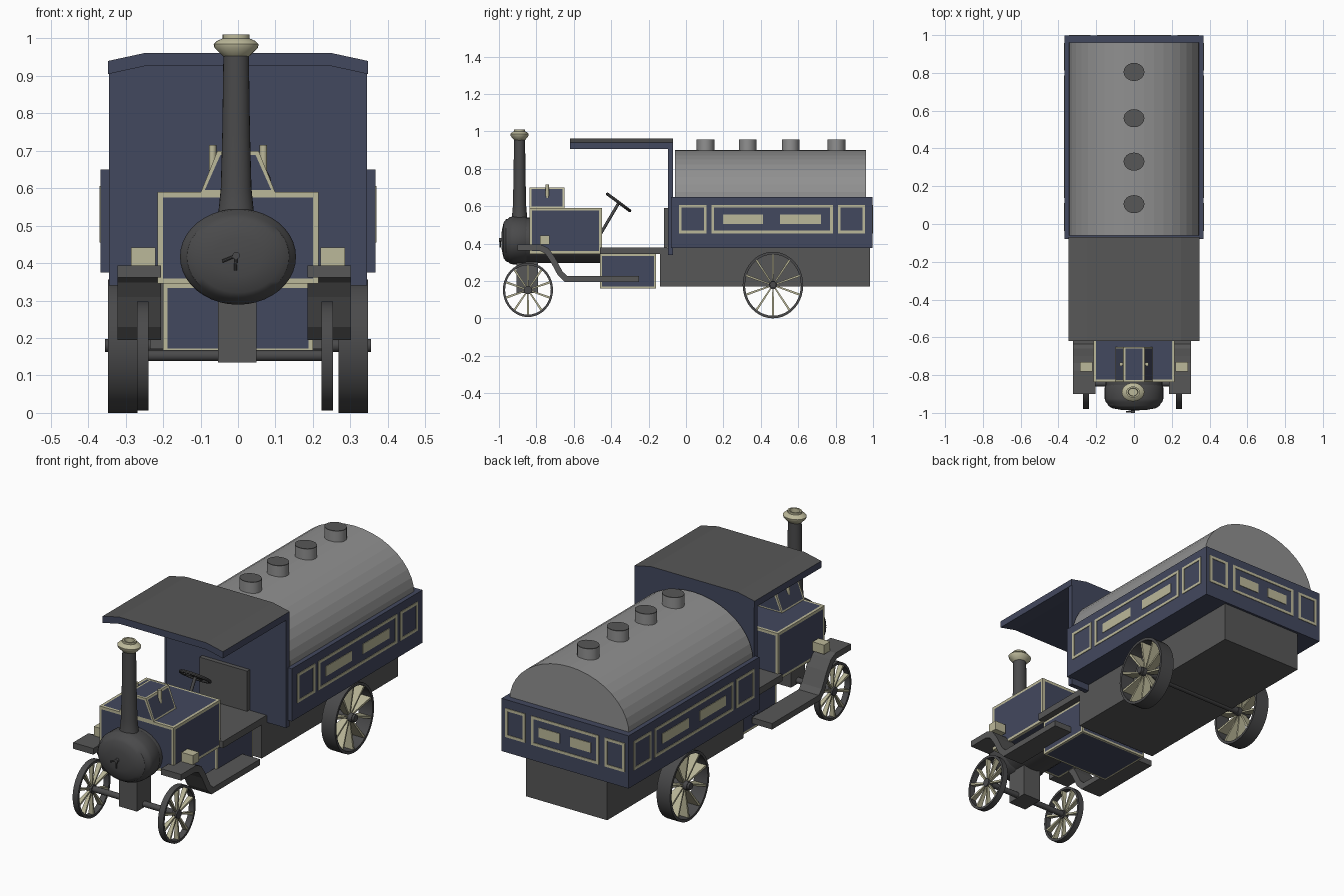
import bpy, bmesh, math
from mathutils import Vector

if "Cube" in bpy.data.objects:
    bpy.data.objects.remove(bpy.data.objects["Cube"])


def material(name, col):
    m = bpy.data.materials.new(name)
    m.diffuse_color = (*col, 1)
    m.use_nodes = True
    m.node_tree.nodes["Principled BSDF"].inputs["Base Color"].default_value = m.diffuse_color
    return m


NAVY = material("navy_paint", (0.055, 0.065, 0.112))
CREAM = material("cream_trim", (0.50, 0.48, 0.32))
GREY = material("dark_grey", (0.095, 0.095, 0.095))
IRON = material("iron_black", (0.068, 0.068, 0.07))
STEEL = material("light_grey", (0.28, 0.28, 0.28))


def finish(name, bm, *mats, smooth=False):
    bmesh.ops.remove_doubles(bm, verts=bm.verts, dist=1e-5)
    bmesh.ops.recalc_face_normals(bm, faces=bm.faces)
    me = bpy.data.meshes.new(name)
    bm.to_mesh(me)
    bm.free()
    for m in mats:
        me.materials.append(m)
    if smooth:
        for p in me.polygons:
            p.use_smooth = True
        me.set_sharp_from_angle(angle=math.radians(35))
    ob = bpy.data.objects.new(name, me)
    bpy.context.scene.collection.objects.link(ob)
    return ob


def prism_bm(pts, axis, lo, hi):
    """Extrude a 2D outline along x or y, from lo to hi."""
    bm = bmesh.new()
    put = (lambda a, b, h: (h, a, b)) if axis == "x" else (lambda a, b, h: (a, h, b))
    rings = [[bm.verts.new(put(a, b, h)) for a, b in pts] for h in (lo, hi)]
    n = len(pts)
    bm.faces.new(rings[0])
    bm.faces.new(rings[1])
    for i in range(n):
        j = (i + 1) % n
        bm.faces.new((rings[0][i], rings[0][j], rings[1][j], rings[1][i]))
    bmesh.ops.recalc_face_normals(bm, faces=bm.faces)
    bm.normal_update()
    return bm


def box(name, x, y, z, mat):
    pts = [(x[0], z[0]), (x[1], z[0]), (x[1], z[1]), (x[0], z[1])]
    return finish(name, prism_bm(pts, "y", *y), mat)


def trimmed(name, pts, y, width):
    """Navy block whose faces each carry a cream border."""
    bm = prism_bm(pts, "y", *y)
    ring = bmesh.ops.inset_individual(bm, faces=bm.faces[:], thickness=width)["faces"]
    for f in ring:
        f.material_index = 1
    return finish(name, bm, NAVY, CREAM)


def lathe(name, prof, axis, c, mat, sa=1, sb=1, seg=32, closed=False, smooth=True):
    """Revolve (radius, height) points; sa and sb stretch the two cross axes."""
    bm = bmesh.new()
    c = Vector(c)
    rings = []
    for r, h in prof:
        ring = []
        for i in range(seg):
            t = math.tau * i / seg
            a, b = r * sa * math.cos(t), r * sb * math.sin(t)
            p = {"x": (h, a, b), "y": (a, h, b), "z": (a, b, h)}[axis]
            ring.append(bm.verts.new(c + Vector(p)))
        rings.append(ring)
    pairs = list(zip(rings, rings[1:] + rings[:1])) if closed else list(zip(rings, rings[1:]))
    for u, v in pairs:
        for i in range(seg):
            j = (i + 1) % seg
            bm.faces.new((u[i], u[j], v[j], v[i]))
    if not closed:
        for r, ring in ((prof[0][0], rings[0]), (prof[-1][0], rings[-1])):
            if r > 0:
                bm.faces.new(ring)
    return finish(name, bm, mat, smooth=smooth)


def rod(name, p0, p1, r, mat, seg=12):
    d = Vector(p1) - Vector(p0)
    ob = lathe(name, [(r, 0), (r, d.length)], "z", (0, 0, 0), mat, seg=seg)
    ob.rotation_mode = "QUATERNION"
    ob.rotation_quaternion = d.to_track_quat("Z", "Y")
    ob.location = p0
    return ob


def wheel(name, x, y, z, ry, rz, w, rim, count=10):
    k, h = ry / rz, w / 2
    lathe(name + "_tyre", [(rz, -h), (rz, h), (rz - rim, h), (rz - rim, -h)], "x",
          (x, y, z), IRON, sa=k, seg=40, closed=True)
    lathe(name + "_hub", [(0.022, -h * 0.9), (0.022, h * 0.9)], "x", (x, y, z), IRON, seg=16)
    bm = bmesh.new()
    for i in range(count):
        t = math.tau * (i + 0.5) / count
        ends = []
        for r, ax, tg in ((0.018, h * 0.35, 0.004), (rz - rim * 0.8, h * 0.9, 0.006)):
            ends.append([bm.verts.new((x + sx * ax,
                                       y + k * (r * math.cos(t) - st * tg * math.sin(t)),
                                       z + r * math.sin(t) + st * tg * math.cos(t)))
                         for sx, st in ((-1, -1), (1, -1), (1, 1), (-1, 1))])
        for e in ends:
            bm.faces.new(e)
        for a in range(4):
            b = (a + 1) % 4
            bm.faces.new((ends[0][a], ends[0][b], ends[1][b], ends[1][a]))
    finish(name + "_spokes", bm, CREAM)


# Chassis, cab floor and seat back
box("chassis", (-0.235, 0.235), (-0.14, 0.985), (0.17, 0.376), GREY)
box("cab_floor", (-0.235, 0.235), (-0.46, -0.10), (0.345, 0.38), GREY)
box("seat_back", (-0.14, 0.135), (-0.118, -0.095), (0.38, 0.59), GREY)
trimmed("cab_base", [(-0.2, 0.16), (0.2, 0.16), (0.2, 0.345), (-0.2, 0.345)], (-0.46, -0.16), 0.016)

# Cab rear wall and canopy, with a dark grey roof skin
wall = [(-0.345, 0.34), (0.345, 0.34), (0.345, 0.92), (0.25, 0.945), (-0.25, 0.945), (-0.345, 0.92)]
finish("cab_wall", prism_bm(wall, "y", -0.095, -0.07), NAVY)
roof = [(-0.347, 0.905), (-0.25, 0.926), (0.25, 0.926), (0.347, 0.905),
        (0.347, 0.94), (0.25, 0.961), (-0.25, 0.961), (-0.347, 0.94)]
bm = prism_bm(roof, "y", -0.62, -0.07)
for f in bm.faces:
    f.material_index = int(f.normal.z > 0.5)
finish("canopy", bm, NAVY, GREY)

# Load tub and its painted panels
box("tub", (-0.367, 0.367), (-0.08, 0.997), (0.375, 0.65), NAVY)


def plate(bm, face, a, b):
    """Thin painted plate on a tub face: a runs along the face, b is height."""
    kind, p = face
    q = (p - 0.003, p + 0.003)
    lims = (q, a, b) if kind == "x" else (a, q, b)
    m = bmesh.ops.create_cube(bm, size=1)["verts"]
    for v in m:
        v.co = Vector([l[0] + (co + 0.5) * (l[1] - l[0]) for l, co in zip(lims, v.co)])


def panels(name, face, frames, bars):
    bm, w, z0, z1 = bmesh.new(), 0.014, 0.455, 0.606
    for a0, a1 in frames:
        plate(bm, face, (a0, a1), (z0, z0 + w))
        plate(bm, face, (a0, a1), (z1 - w, z1))
        plate(bm, face, (a0, a0 + w), (z0 + w, z1 - w))
        plate(bm, face, (a1 - w, a1), (z0 + w, z1 - w))
    for a in bars:
        plate(bm, face, a, (0.505, 0.556))
    finish(name, bm, CREAM)


for side, s in (("right", 1), ("left", -1)):
    panels(side + "_panels", ("x", s * 0.367), [(-0.037, 0.11), (0.137, 0.785), (0.813, 0.957)],
           [(0.197, 0.412), (0.503, 0.722)])
panels("rear_panels", ("y", 0.997), [(-0.345, -0.23), (-0.195, 0.195), (0.23, 0.345)],
       [(-0.15, -0.03), (0.03, 0.15)])

# Tank with four hatches
arc = [(0.345 * math.cos(math.pi * i / 20), 0.635 + 0.265 * math.sin(math.pi * i / 20)) for i in range(21)]
finish("tank", prism_bm(arc, "y", -0.06, 0.962), STEEL)
for i, y in enumerate((0.105, 0.33, 0.56, 0.805)):
    lathe(f"hatch_{i + 1}", [(0.055, 0.87), (0.055, 0.953)], "z", (0, y, 0), STEEL, sb=0.87, seg=24)
    lathe(f"hatch_lid_{i + 1}", [(0.055, 0.953), (0.055, 0.957)], "z", (0, y, 0), GREY, sb=0.87, seg=24)

# Engine casing, boiler underside and top hopper
trimmed("engine_casing", [(-0.215, 0.345), (0.215, 0.345), (0.215, 0.59), (-0.215, 0.59)], (-0.837, -0.45), 0.02)
lathe("boiler", [(1, -0.86), (1, -0.455)], "y", (0, 0, 0.417), IRON, 0.15, 0.122)
trimmed("hopper", [(-0.1, 0.588), (0.1, 0.588), (0.055, 0.7), (-0.055, 0.7)], (-0.837, -0.65), 0.014)

# Smokebox, door handle and chimney
smoke = [(0, -0.987), (0.4, -0.985), (0.75, -0.975), (0.88, -0.962), (0.91, -0.95),
         (0.97, -0.942), (1, -0.925), (1, -0.865), (0.93, -0.845), (0, -0.84)]
lathe("smokebox", smoke, "y", (0, 0, 0.417), IRON, 0.155, 0.128, seg=40)
rod("door_pin", (-0.005, -0.98, 0.42), (-0.005, -1.0, 0.42), 0.01, IRON)
rod("door_handle_long", (-0.005, -0.995, 0.42), (-0.042, -0.993, 0.405), 0.004, IRON, 8)
rod("door_handle_short", (-0.005, -0.995, 0.42), (-0.007, -0.993, 0.38), 0.004, IRON, 8)
lathe("chimney", [(0.06, 0.5), (0.047, 0.54), (0.041, 0.6), (0.037, 0.75), (0.034, 0.96)], "z",
      (-0.005, -0.89, 0), IRON, sb=0.87, seg=24)
cap = [(0.034, 0.952), (0.04, 0.957), (0.058, 0.975), (0.06, 0.985), (0.052, 0.993),
       (0.036, 1.0), (0.036, 1.01), (0.026, 1.01), (0.024, 0.985), (0, 0.985)]
lathe("chimney_cap", cap, "z", (-0.005, -0.89, 0), CREAM, sb=0.82, seg=24)

# Steering column and wheel
rod("steering_column", (0.005, -0.455, 0.455), (0.005, -0.355, 0.625), 0.008, IRON)
bpy.ops.mesh.primitive_torus_add(major_radius=0.075, minor_radius=0.008, major_segments=28,
                                 minor_segments=8, location=(0.005, -0.36, 0.62), rotation=(-0.64, 0, 0))
rim = bpy.context.object
rim.name = "steering_wheel"
rim.data.materials.append(IRON)
bpy.ops.object.shade_smooth_by_angle()
rod("steering_spoke_cross", (-0.07, -0.36, 0.62), (0.08, -0.36, 0.62), 0.005, IRON, 8)
rod("steering_spoke_long", (0.005, -0.418, 0.663), (0.005, -0.302, 0.577), 0.005, IRON, 8)

# Mudguards running down into steps, lamps and hopper posts
guard = [(-0.9, 0.394), (-0.775, 0.394), (-0.735, 0.375), (-0.70, 0.325), (-0.66, 0.25), (-0.635, 0.226),
         (-0.25, 0.226), (-0.25, 0.195), (-0.65, 0.195), (-0.685, 0.23), (-0.728, 0.31), (-0.755, 0.348),
         (-0.785, 0.362), (-0.9, 0.362)]
for side, s in (("right", 1), ("left", -1)):
    x = sorted((s * 0.195 - 0.01, s * 0.312 - 0.01))
    finish(side + "_mudguard_step", prism_bm(guard, "x", *x), GREY)
    x = sorted((s * 0.22, s * 0.286))
    box(side + "_lamp", x, (-0.78, -0.73), (0.394, 0.442), CREAM)
    rod(side + "_hopper_post", (s * 0.068, -0.742, 0.64), (s * 0.068, -0.742, 0.716), 0.01, CREAM)
    wheel(side + "_front_wheel", s * 0.246 - 0.008, -0.845, 0.152, 0.134, 0.145, 0.031, 0.013)
    wheel(side + "_rear_wheel", s * 0.308, 0.465, 0.178, 0.162, 0.178, 0.078, 0.014)

# Axles and front pedestal
rod("front_axle", (-0.262, -0.845, 0.153), (0.246, -0.845, 0.153), 0.015, IRON)
rod("rear_axle", (-0.355, 0.465, 0.18), (0.355, 0.465, 0.18), 0.018, IRON)
box("front_pedestal", (-0.053, 0.05), (-0.905, -0.79), (0.135, 0.33), GREY)
